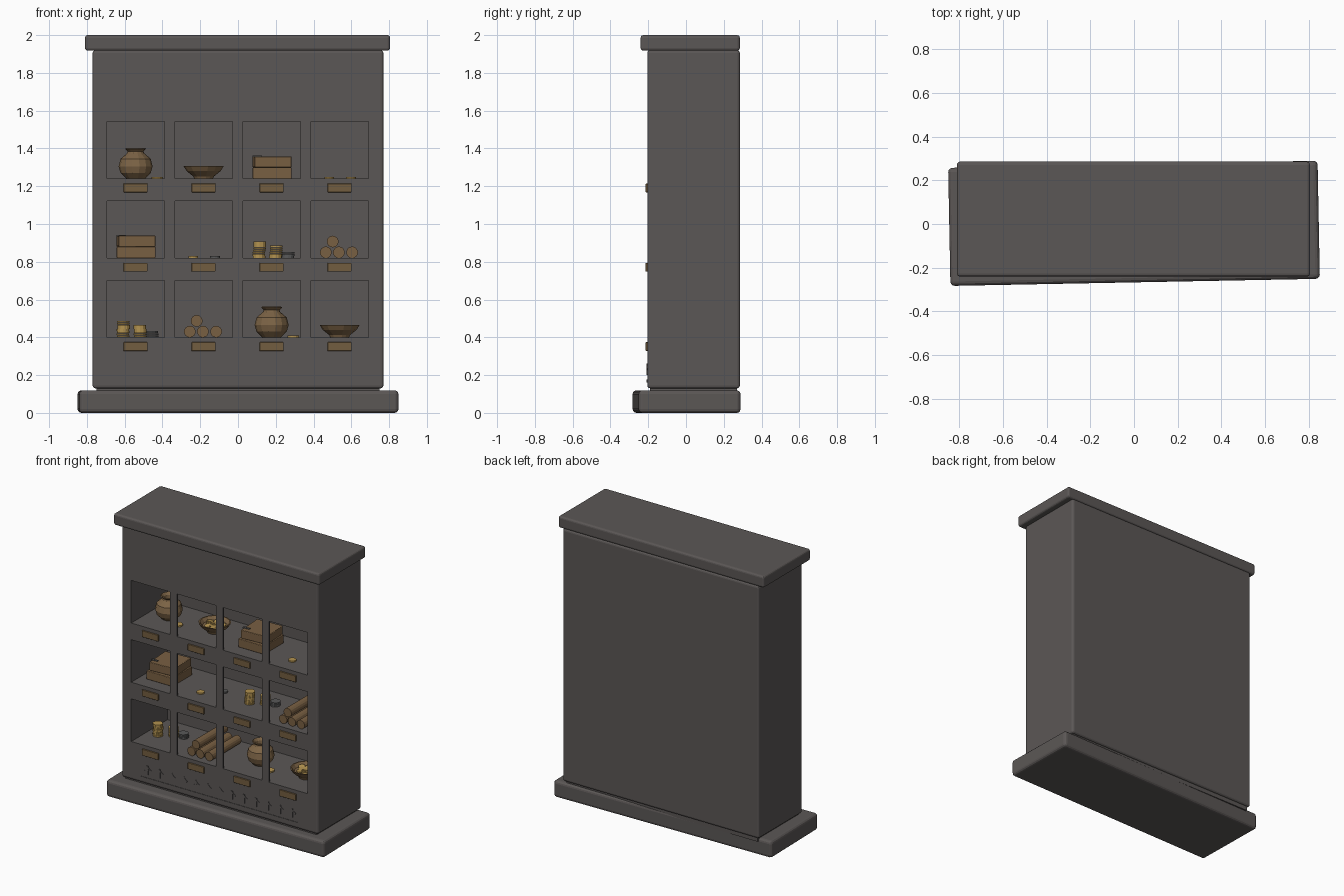
import bpy, bmesh, math, random
from mathutils import Matrix, Vector

random.seed(4)
if "Cube" in bpy.data.objects:
    bpy.data.objects.remove(bpy.data.objects["Cube"], do_unlink=True)


def material(name, r, g, b):
    m = bpy.data.materials.new(name)
    m.use_nodes = True
    m.diffuse_color = (r, g, b, 1)
    m.node_tree.nodes["Principled BSDF"].inputs["Base Color"].default_value = (r, g, b, 1)
    return m


STONE = material("dark stone", 0.105, 0.095, 0.092)
BRASS = material("dull brass", 0.17, 0.11, 0.05)
GOLD = material("gold", 0.45, 0.29, 0.08)
IRON = material("dark silver", 0.10, 0.10, 0.10)
CLAY = material("brown clay", 0.20, 0.125, 0.06)
WOOD = material("brown wood", 0.19, 0.115, 0.055)


def add(name, bm, mat):
    bmesh.ops.recalc_face_normals(bm, faces=bm.faces)
    mesh = bpy.data.meshes.new(name)
    bm.to_mesh(mesh)
    bm.free()
    mesh.materials.append(mat)
    ob = bpy.data.objects.new(name, mesh)
    bpy.context.collection.objects.link(ob)
    return ob


def put_box(bm, x, y, z, turn=0, axis="Z"):
    """Box given by (min, max) on each axis, turned about its own centre."""
    centre = Vector([(a + b) / 2 for a, b in (x, y, z)])
    size = [b - a for a, b in (x, y, z)]
    mat = (Matrix.Translation(centre) @ Matrix.Rotation(turn, 4, axis)
           @ Matrix.Diagonal((*size, 1)))
    bmesh.ops.create_cube(bm, size=1, matrix=mat)


def box(name, x, y, z, mat, bevel=0, turn=0):
    bm = bmesh.new()
    put_box(bm, x, y, z, turn)
    if bevel:
        bmesh.ops.bevel(bm, geom=bm.edges[:], offset=bevel, segments=3,
                        profile=0.5, affect="EDGES")
    return add(name, bm, mat)


def put_cylinder(bm, centre, r, length, sides=12, tilt=None):
    mat = Matrix.Translation(centre) @ (tilt or Matrix.Identity(4))
    bmesh.ops.create_cone(bm, cap_ends=True, segments=sides, radius1=r, radius2=r,
                          depth=length, matrix=mat)


def lathe(name, profile, x, y, z, mat, sides=14):
    bm = bmesh.new()
    verts = [bm.verts.new((r, 0, h)) for r, h in profile]
    edges = [bm.edges.new(p) for p in zip(verts, verts[1:])]
    bmesh.ops.spin(bm, geom=verts + edges, cent=(0, 0, 0), axis=(0, 0, 1),
                   angle=math.tau, steps=sides)
    bmesh.ops.remove_doubles(bm, verts=bm.verts, dist=0.0005)
    bmesh.ops.translate(bm, verts=bm.verts, vec=(x, y, z))
    return add(name, bm, mat)


COLS = [-0.542, -0.182, 0.178, 0.538]
ROWS = [1.24, 0.82, 0.40]
HALF, TALL, FRONT, BACK = 0.152, 0.302, -0.205, 0.2

# Cabinet body, cap and slightly turned plinth
body = box("cabinet_body", (-0.77, 0.77), (FRONT, 0.285), (0.13, 1.92), STONE, 0.015)
box("top_cap", (-0.81, 0.805), (-0.24, 0.285), (1.918, 2.0), STONE, 0.014)
box("plinth", (-0.845, 0.845), (-0.267, 0.273), (0.006, 0.125), STONE, 0.02,
    math.radians(1.1)).location.z = -0.006
box("plinth_joint", (-0.75, 0.75), (-0.19, 0.27), (0.10, 0.14), STONE)

# Hollow shelves running the full width behind the front grid
bm = bmesh.new()
for z in ROWS:
    put_box(bm, (COLS[0] - HALF, COLS[3] + HALF), (-0.4, BACK), (z, z + TALL))
cutter = add("shelf_cutter", bm, STONE)
cutter.hide_render = True
mod = body.modifiers.new("shelves", "BOOLEAN")
mod.object = cutter
mod.operation = "DIFFERENCE"
mod.solver = "EXACT"
bpy.context.view_layer.objects.active = body
bpy.ops.object.modifier_apply(modifier=mod.name)
bpy.data.objects.remove(cutter, do_unlink=True)

# Thin uprights between the openings
bm = bmesh.new()
for z in ROWS:
    for a, b in zip(COLS, COLS[1:]):
        put_box(bm, (a + HALF, b - HALF), (FRONT, FRONT + 0.01), (z, z + TALL))
add("front_uprights", bm, STONE)

# Small plates under every opening
for z in ROWS:
    for x in COLS:
        box("label_plate", (x - 0.064, x + 0.064), (FRONT - 0.009, FRONT + 0.005),
            (z - 0.072, z - 0.026), BRASS, 0.003)

# Carved notches and the line below them
bm = bmesh.new()
skin = (FRONT - 0.003, FRONT + 0.003)
put_box(bm, (-0.62, 0.62), skin, (0.162, 0.176))
for i in range(13):
    x = -0.565 + i * 0.0945
    put_box(bm, (x - 0.006, x + 0.006), skin, (0.2, 0.262))
    put_box(bm, (x, x + 0.03), skin, (0.236, 0.245), 0.7, "Y")
    if i % 4 == 0 and i < 8:
        put_box(bm, (x - 0.025, x + 0.01), skin, (0.222, 0.231), -0.4, "Y")
add("carved_notches", bm, STONE)


# Things on the shelves
def coin(x, y, z, mat=GOLD, r=0.026):
    bm = bmesh.new()
    put_cylinder(bm, (x, y, z + 0.005), r, 0.01)
    add("loose_coin", bm, mat)


def vase(x, z):
    lathe("round_vase", [(0, 0), (0.05, 0), (0.08, 0.03), (0.09, 0.065), (0.08, 0.105),
                         (0.045, 0.135), (0.042, 0.145), (0.056, 0.158), (0.05, 0.162),
                         (0.035, 0.145), (0.03, 0.1), (0, 0.09)], x, 0, z, CLAY)
    coin(x + 0.115, -0.06, z, GOLD, 0.03)


def bowl(x, z):
    lathe("shallow_bowl", [(0, 0), (0.05, 0), (0.055, 0.012), (0.09, 0.04), (0.106, 0.066),
                           (0.098, 0.066), (0.08, 0.042), (0, 0.035)], x, 0, z, CLAY)
    bm = bmesh.new()
    for i in range(11):
        a, r = i * 2.4, 0.019 * math.sqrt(i)
        tilt = Matrix.Rotation(random.uniform(-0.3, 0.3), 4, "X")
        put_cylinder(bm, (x + r * math.cos(a), r * math.sin(a), z + 0.05), 0.022, 0.008, 10, tilt)
    add("bowl_coins", bm, GOLD)


def chests(x, z):
    box("lower_case", (x - 0.1, x + 0.105), (-0.11, 0.11), (z, z + 0.06), WOOD, 0.004)
    box("upper_case", (x - 0.095, x + 0.1), (-0.09, 0.11), (z + 0.06, z + 0.118), WOOD,
        0.004, 0.06)
    box("case_clasp", (x - 0.1, x - 0.05), (-0.06, -0.045), (z + 0.114, z + 0.123), IRON)


def coin_stacks(x, z):
    for dx, y, count, mat in ((-0.065, -0.03, 8, GOLD), (0.022, 0.02, 6, GOLD),
                              (0.088, 0.04, 3, IRON)):
        bm = bmesh.new()
        for i in range(count):
            put_cylinder(bm, (x + dx + random.uniform(-0.003, 0.003), y,
                              z + 0.0055 + i * 0.011), 0.033, 0.0095)
        add("coin_stack", bm, mat)


def logs(x, z):
    bm = bmesh.new()
    lie = Matrix.Rotation(math.pi / 2, 4, "X")
    for dx, dz in ((-0.073, 0.03), (-0.004, 0.03), (0.066, 0.03), (-0.037, 0.087)):
        put_cylinder(bm, (x + dx, 0, z + dz), 0.031, 0.32, 14, lie)
    add("rolled_bundle", bm, WOOD)


def loose_pair(x, z, second):
    coin(x - 0.055, -0.08, z)
    coin(x + 0.06, 0.015, z, second)


(top, mid, low), (a, b, c, d) = ROWS, COLS
vase(a, top)
bowl(b, top)
chests(c, top)
loose_pair(d, top, GOLD)
chests(a, mid)
loose_pair(b, mid, IRON)
coin_stacks(c, mid)
logs(d, mid)
coin_stacks(a, low)
logs(b, low)
vase(c, low)
bowl(d, low)
